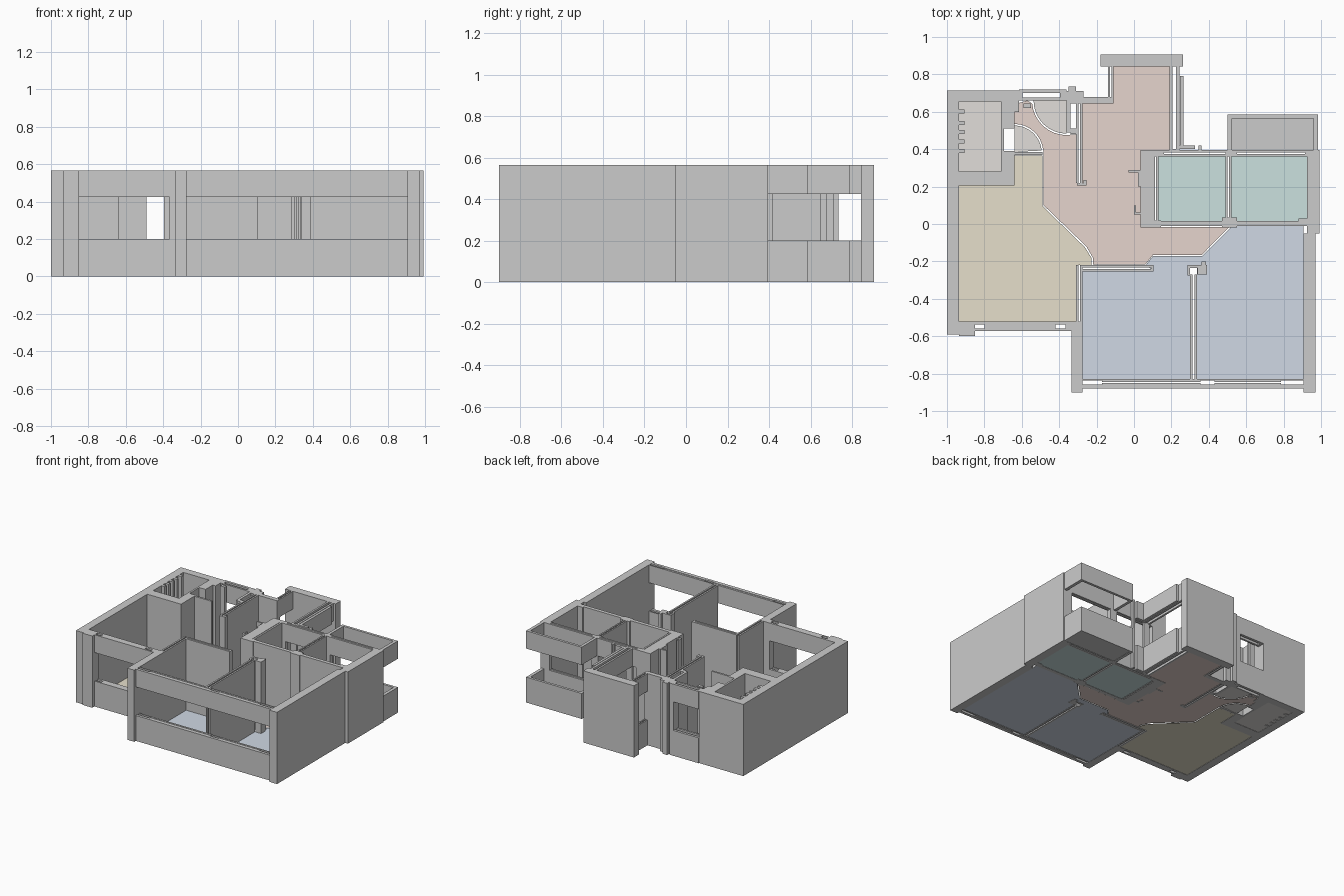
import bpy, bmesh, math

H, SILL, HEAD = 0.565, 0.20, 0.425
FULL = [(0, H)]
WINDOW = [(0, SILL), (HEAD, H)]


def walls(name, rects, bands=FULL):
    """Upright blocks from plan rectangles (x0, x1, y0, y1), one per height band."""
    bm = bmesh.new()
    for x0, x1, y0, y1 in rects:
        for z0, z1 in bands:
            lo = [bm.verts.new((x, y, z0)) for x, y in ((x0, y0), (x1, y0), (x1, y1), (x0, y1))]
            hi = [bm.verts.new((v.co.x, v.co.y, z1)) for v in lo]
            bm.faces.new(lo[::-1])
            bm.faces.new(hi)
            for i in range(4):
                j = (i + 1) % 4
                bm.faces.new((lo[i], lo[j], hi[j], hi[i]))
    return finish(name, bm)


def finish(name, bm):
    me = bpy.data.meshes.new(name)
    bm.to_mesh(me)
    bm.free()
    ob = bpy.data.objects.new(name, me)
    bpy.context.collection.objects.link(ob)
    return ob


mats = {}


def floor(name, pts, color):
    """Flat room floor from its outline."""
    bm = bmesh.new()
    f = bm.faces.new([bm.verts.new((x, y, 0.002)) for x, y in pts])
    f.normal_update()
    if f.normal.z < 0:
        f.normal_flip()
    ob = finish(name, bm)
    if color not in mats:
        mats[color] = bpy.data.materials.new("floor_colour")
        mats[color].diffuse_color = (*color, 1)
    ob.data.materials.append(mats[color])


def arc(cx, cy, r, a0, a1, n=8):
    return [(cx + r * math.cos(math.radians(a0 + (a1 - a0) * i / n)),
             cy + r * math.sin(math.radians(a0 + (a1 - a0) * i / n))) for i in range(n + 1)]


def rect(x0, x1, y0, y1):
    return [(x0, y0), (x1, y0), (x1, y1), (x0, y1)]


def twin(x0, x1, y0, y1, t=0.013):
    """Partition drawn as two thin leaves with a narrow cavity."""
    if x1 - x0 < y1 - y0:
        return [(x0, x0 + t, y0, y1), (x1 - t, x1, y0, y1)]
    return [(x0, x1, y0, y0 + t), (x0, x1, y1 - t, y1)]


# Outer walls, west side and lift shaft
walls("west_wall", [(-1, -0.935, -0.59, 0.715), (-0.935, -0.85, -0.60, -0.52)])
walls("shaft_walls", [
    (-0.935, -0.71, 0.655, 0.715), (-0.935, -0.64, 0.205, 0.28),
    (-0.71, -0.64, 0.28, 0.39), (-0.71, -0.64, 0.51, 0.715),
    (-0.71, -0.695, 0.39, 0.51)])
walls("shaft_rails", [(-0.935, -0.905, y, y + 0.022) for y in (0.38, 0.43, 0.48, 0.53, 0.59)])

# Front window of the yellow room
walls("living_window_wall", [
    (-0.85, -0.365, -0.573, -0.56), (-0.85, -0.365, -0.537, -0.52),
    (-0.80, -0.42, -0.56, -0.537)], WINDOW)
walls("living_window_jamb", [(-0.365, -0.335, -0.573, -0.52)])

# Bedroom shell and long front window
walls("bedroom_left_wall", [(-0.335, -0.275, -0.9, -0.52)])
walls("east_wall", [(0.905, 0.97, -0.9, -0.05), (0.925, 0.993, -0.05, 0.36)])
walls("bedroom_window_wall", [
    (-0.275, 0.905, -0.88, -0.858), (-0.275, 0.905, -0.838, -0.83),
    (-0.17, 0.355, -0.858, -0.851), (-0.17, 0.355, -0.845, -0.838),
    (0.43, 0.785, -0.858, -0.851), (0.43, 0.785, -0.845, -0.838)], WINDOW)

# Bedroom partitions
walls("bedroom_partitions",
      twin(-0.31, -0.275, -0.52, -0.22) + twin(-0.275, 0.10, -0.253, -0.22)
      + twin(0.30, 0.337, -0.83, -0.27) + [(0.09, 0.105, -0.253, -0.22)])
walls("bedroom_pillar", [
    (0.287, 0.30, -0.275, -0.22), (0.30, 0.39, -0.235, -0.22),
    (0.34, 0.39, -0.27, -0.235), (0.36, 0.385, -0.22, -0.20)])

# Teal rooms
walls("wet_room_walls", [
    (0.035, 0.113, -0.02, 0.395), (0.117, 0.13, 0.0, 0.36),
    (0.113, 0.145, -0.02, 0.02), (0.145, 0.47, -0.012, 0.017),
    (0.47, 0.55, -0.02, 0.035), (0.55, 0.925, -0.012, 0.017),
    (0.88, 0.925, 0.0, 0.03),
    (0.113, 0.16, 0.36, 0.395), (0.49, 0.55, 0.36, 0.395), (0.915, 0.993, 0.36, 0.395)])
walls("wet_room_partition", twin(0.49, 0.52, 0.035, 0.36, 0.011))
walls("wet_room_window_walls", twin(0.16, 0.49, 0.36, 0.395, 0.014)
      + twin(0.55, 0.915, 0.36, 0.395, 0.014), WINDOW)

# Balcony parapet and header
walls("balcony_parapet", [
    (0.50, 0.985, 0.565, 0.585), (0.50, 0.523, 0.395, 0.565),
    (0.96, 0.985, 0.395, 0.565)], WINDOW)

# Kitchen
walls("kitchen_back_wall", [(-0.18, 0.262, 0.842, 0.905)])
walls("kitchen_right_window_wall", [
    (0.19, 0.205, 0.395, 0.842), (0.225, 0.242, 0.395, 0.842),
    (0.246, 0.265, 0.42, 0.79), (0.242, 0.325, 0.40, 0.42)], WINDOW)
walls("kitchen_posts", [(0.345, 0.36, 0.395, 0.42), (0.19, 0.242, 0.385, 0.40)])
walls("kitchen_left_window_wall", twin(-0.14, -0.11, 0.66, 0.842, 0.011), WINDOW)
walls("kitchen_left_return", [(-0.27, -0.11, 0.645, 0.68)])
walls("kitchen_partition", twin(-0.31, -0.275, 0.22, 0.66)
      + [(-0.305, -0.255, 0.205, 0.22), (-0.27, -0.255, 0.22, 0.235)])
walls("hall_door_jambs", [(0.022, 0.035, 0.20, 0.29), (-0.03, 0.022, 0.275, 0.288),
                          (0.0, 0.035, 0.05, 0.062), (0.0, 0.012, 0.062, 0.10)])

# Small wash room beside the shaft
walls("washroom_walls", [
    (-0.36, -0.34, 0.49, 0.66), (-0.34, -0.31, 0.48, 0.51),
    (-0.36, -0.27, 0.645, 0.71), (-0.35, -0.31, 0.71, 0.735),
    (-0.395, -0.36, 0.66, 0.72), (-0.64, -0.49, 0.37, 0.385),
    (-0.64, -0.615, 0.60, 0.715), (-0.59, -0.55, 0.62, 0.645)])
walls("washroom_window_wall", [
    (-0.615, -0.395, 0.70, 0.72), (-0.615, -0.395, 0.66, 0.675),
    (-0.615, -0.595, 0.675, 0.70)], WINDOW)

# Room floors
PINK, BLUE, TEAL = (0.79, 0.66, 0.61), (0.63, 0.69, 0.78), (0.60, 0.75, 0.74)
YELLOW, STONE, DARK = (0.79, 0.74, 0.60), (0.75, 0.73, 0.70), (0.64, 0.64, 0.64)
floor("hall_floor", [
    (-0.11, 0.842), (0.19, 0.842), (0.19, 0.395), (0.035, 0.395), (0.035, -0.015),
    (0.51, -0.015), (0.36, -0.167), (0.10, -0.167), (0.06, -0.217), (-0.22, -0.217),
    (-0.22, -0.18), (-0.255, -0.12), (-0.483, 0.10), (-0.483, 0.385)]
    + arc(-0.64, 0.38, 0.155, 5, 90)
    + [(-0.64, 0.64), (-0.57, 0.66)] + arc(-0.36, 0.66, 0.185, 185, 268)
    + [(-0.31, 0.48), (-0.31, 0.22), (-0.275, 0.22), (-0.275, 0.645), (-0.11, 0.645)], PINK)
floor("living_floor", [
    (-0.935, -0.52), (-0.31, -0.52), (-0.31, -0.22), (-0.228, -0.22), (-0.228, -0.18),
    (-0.262, -0.125), (-0.49, 0.097), (-0.49, 0.367), (-0.64, 0.367), (-0.64, 0.205),
    (-0.935, 0.205)], YELLOW)
floor("bedroom_left_floor", [
    (-0.275, -0.83), (0.30, -0.83), (0.30, -0.172), (0.10, -0.172), (0.065, -0.217),
    (0.10, -0.25), (-0.275, -0.25)], BLUE)
floor("bedroom_right_floor", [
    (0.337, -0.83), (0.905, -0.83), (0.905, -0.012), (0.525, -0.012), (0.365, -0.172),
    (0.30, -0.172), (0.30, -0.22), (0.337, -0.22)], BLUE)
floor("wet_room_left_floor", rect(0.13, 0.49, 0.017, 0.36), TEAL)
floor("wet_room_right_floor", rect(0.52, 0.925, 0.017, 0.36), TEAL)
floor("balcony_floor", rect(0.523, 0.96, 0.395, 0.565), DARK)
floor("shaft_floor", rect(-0.935, -0.71, 0.28, 0.655), STONE)
floor("shaft_door_swing", [(-0.64, 0.385)] + arc(-0.64, 0.38, 0.147, 5, 90), STONE)
floor("washroom_door_swing", [(-0.36, 0.66)] + arc(-0.36, 0.66, 0.177, 180, 270), STONE)
